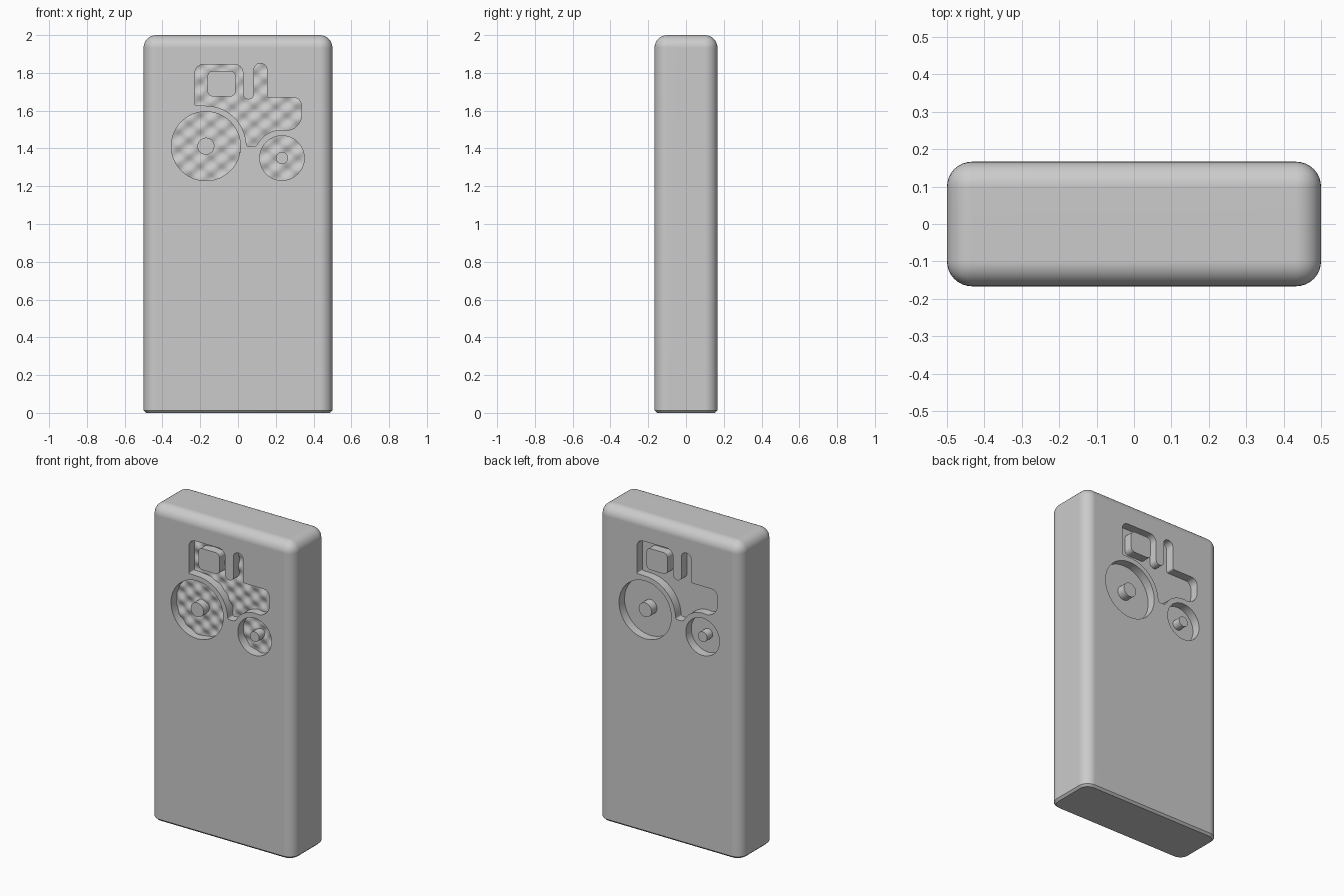
import bpy, bmesh, math
from mathutils import Vector, Matrix

if "Cube" in bpy.data.objects:
    bpy.data.objects.remove(bpy.data.objects["Cube"], do_unlink=True)

WIDTH, DEPTH, HEIGHT = 1.0, 0.333, 2.0
RECESS = 0.055
FLOOR_Y = -DEPTH / 2 + RECESS

grey = bpy.data.materials.new("plain grey")
grey.use_nodes = True
grey.diffuse_color = (0.6, 0.6, 0.6, 1)
grey.node_tree.nodes["Principled BSDF"].inputs["Base Color"].default_value = (0.6, 0.6, 0.6, 1)


def make_object(name, bm):
    bmesh.ops.recalc_face_normals(bm, faces=bm.faces[:])
    mesh = bpy.data.meshes.new(name)
    bm.to_mesh(mesh)
    bm.free()
    mesh.materials.append(grey)
    obj = bpy.data.objects.new(name, mesh)
    bpy.context.collection.objects.link(obj)
    return obj


def apply_boolean(target, cutter, operation):
    mod = target.modifiers.new("cut", 'BOOLEAN')
    mod.object, mod.operation, mod.solver = cutter, operation, 'EXACT'
    bpy.context.view_layer.objects.active = target
    bpy.ops.object.modifier_apply(modifier=mod.name)
    bpy.data.objects.remove(cutter, do_unlink=True)


def arc(cx, cz, r, start, end, steps):
    angles = [math.radians(start + (end - start) * i / steps) for i in range(steps + 1)]
    return [(cx + r * math.cos(a), cz + r * math.sin(a), 0) for a in angles]


def circle(cx, cz, r):
    return [p[:2] for p in arc(cx, cz, r, 0, 360, 48)[:-1]]


def rounded(corners, steps=6):
    """Outline through (x, z, radius) corners, each rounded by its radius."""
    outline = []
    for i, (x, z, r) in enumerate(corners):
        p = Vector((x, z))
        if r == 0:
            outline.append(tuple(p))
            continue
        before = Vector(corners[i - 1][:2]) - p
        after = Vector(corners[(i + 1) % len(corners)][:2]) - p
        a, b = p + before.normalized() * r, p + after.normalized() * r
        for k in range(steps + 1):
            t = k / steps
            wa, wp, wb = (1 - t) ** 2, 2 * t * (1 - t) * math.sqrt(0.5), t * t
            outline.append(tuple((a * wa + p * wp + b * wb) / (wa + wp + wb)))
    return outline


# Tractor outlines: each shape is an outer loop and an inner island
cab_and_hood = rounded(
    [(-0.228, 1.627, 0.008), (-0.228, 1.845, 0.045), (0.026, 1.845, 0.045),
     (0.026, 1.66, 0.029), (0.085, 1.66, 0.029), (0.085, 1.85, 0.033),
     (0.153, 1.85, 0.033), (0.153, 1.669, 0.01), (0.335, 1.669, 0.04),
     (0.335, 1.502, 0.07)]
    + arc(0.233, 1.349, 0.15, 80, 150, 10)
    + [(0.093, 1.41, 0.012), (0.046, 1.41, 0.01)]
    + arc(-0.17, 1.412, 0.214, 6, 90, 16))
window = rounded([(-0.161, 1.675, 0.028), (-0.161, 1.81, 0.028),
                  (-0.013, 1.81, 0.028), (-0.013, 1.675, 0.028)])
shapes = [(cab_and_hood, window),
          (circle(-0.17, 1.412, 0.183), circle(-0.17, 1.412, 0.045)),
          (circle(0.233, 1.349, 0.118), circle(0.233, 1.349, 0.032))]


def tractor_cutter(name, y_outer, y_inner):
    bm = bmesh.new()
    for loops in shapes:
        edges = []
        for loop in loops:
            verts = [bm.verts.new((x, y_outer, z)) for x, z in loop]
            edges += [bm.edges.new((verts[i - 1], verts[i])) for i in range(len(verts))]
        bmesh.ops.triangle_fill(bm, edges=edges, use_beauty=True, normal=(0, -1, 0))
    result = bmesh.ops.extrude_face_region(bm, geom=bm.faces[:])
    for v in result["geom"]:
        if isinstance(v, bmesh.types.BMVert):
            v.co.y = y_inner
    obj = make_object(name, bm)
    obj.hide_render = True
    return obj


def wavy_block():
    """Block whose inner side carries staggered bumps for the recess floor."""
    bm = bmesh.new()
    bmesh.ops.create_grid(bm, x_segments=84, y_segments=90, size=0.5)
    for v in bm.verts:
        x, z = v.co.x * 0.8, 1.54 + v.co.y * 0.72
        wave = math.sin(math.tau * x / 0.115) * math.sin(math.tau * z / 0.09)
        v.co = (x, FLOOR_Y + 0.007 * wave, z)
    result = bmesh.ops.extrude_face_region(bm, geom=bm.faces[:])
    for v in result["geom"]:
        if isinstance(v, bmesh.types.BMVert):
            v.co.y = -0.4
    obj = make_object("floor_wave_cutter", bm)
    obj.hide_render = True
    return obj


# Case: rounded slab with a thin chamfer around the base
bm = bmesh.new()
bmesh.ops.create_cube(bm, size=1, matrix=Matrix.Translation((0, 0, HEIGHT / 2))
                      @ Matrix.Diagonal((WIDTH, DEPTH, HEIGHT, 1)))
upper = [e for e in bm.edges if max(v.co.z for v in e.verts) > 1]
bmesh.ops.bevel(bm, geom=upper, offset=0.067, segments=8, profile=0.5, affect='EDGES')
base = [e for e in bm.edges if max(v.co.z for v in e.verts) < 0.001]
bmesh.ops.bevel(bm, geom=base, offset=0.013, segments=1, affect='EDGES')
case = make_object("case", bm)

# Front recess with textured floor
front = tractor_cutter("front_recess_cutter", -0.3, -0.02)
apply_boolean(front, wavy_block(), 'INTERSECT')
apply_boolean(case, front, 'DIFFERENCE')

# Back recess with flat floor, turned half way round
back = tractor_cutter("back_recess_cutter", -0.3, FLOOR_Y)
back.data.transform(Matrix.Rotation(math.pi, 4, 'Z'))
apply_boolean(case, back, 'DIFFERENCE')

# Smooth shading with crisp recess edges
bpy.ops.object.select_all(action='DESELECT')
case.select_set(True)
bpy.context.view_layer.objects.active = case
bpy.ops.object.shade_smooth_by_angle(angle=math.radians(35))
weighted = case.modifiers.new("clean_shading", 'WEIGHTED_NORMAL')
weighted.keep_sharp = True
